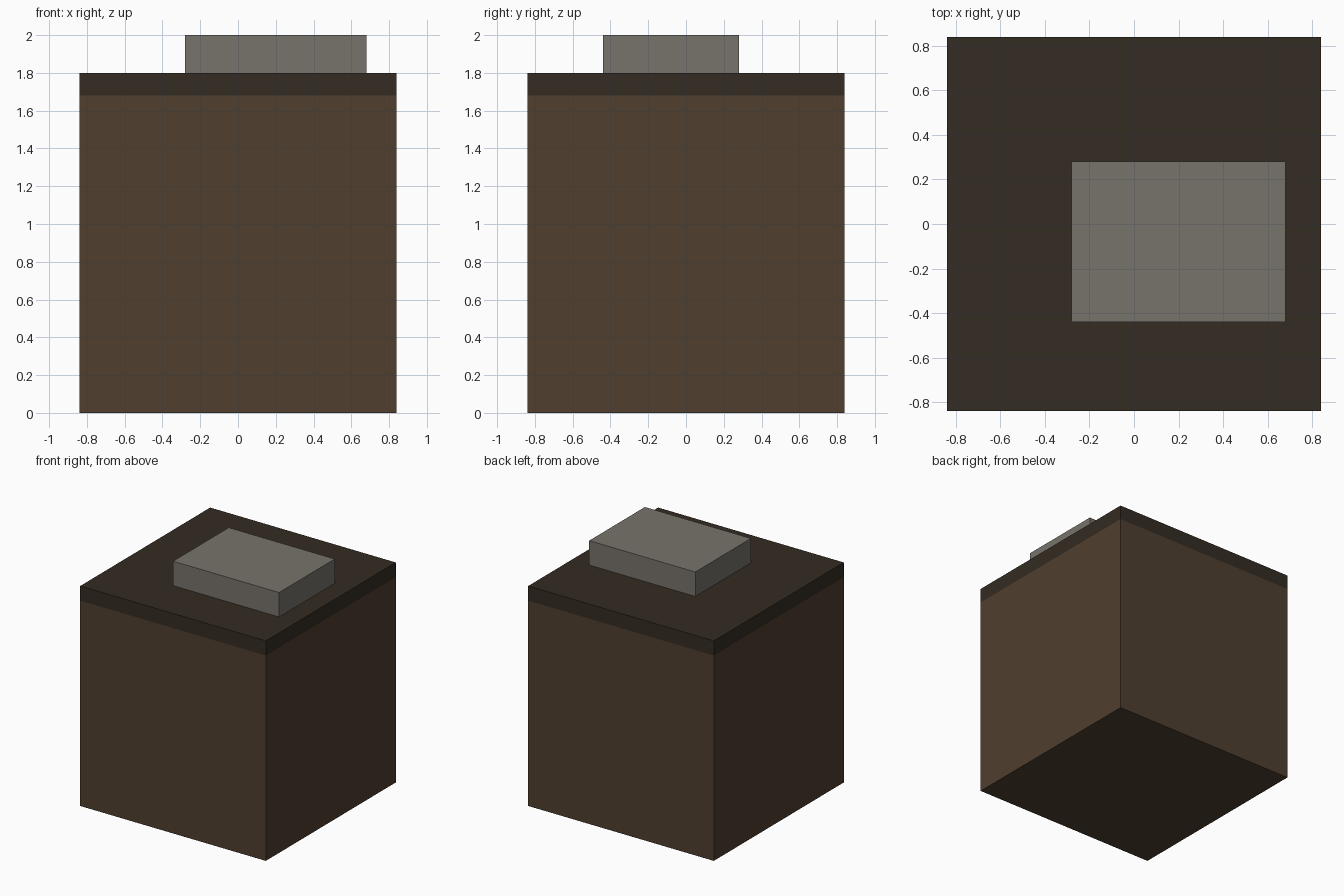
import bpy

if "Cube" in bpy.data.objects:
    bpy.data.objects.remove(bpy.data.objects["Cube"])


def material(name, rgb):
    mat = bpy.data.materials.new(name)
    mat.diffuse_color = (*rgb, 1.0)
    mat.use_nodes = True
    mat.node_tree.nodes["Principled BSDF"].inputs["Base Color"].default_value = mat.diffuse_color
    return mat


def box(name, low, high, mat):
    """Axis-aligned box between two opposite corners."""
    center = [(a + b) / 2 for a, b in zip(low, high)]
    bpy.ops.mesh.primitive_cube_add(size=1, location=center)
    obj = bpy.context.object
    obj.name = name
    obj.scale = [b - a for a, b in zip(low, high)]
    bpy.ops.object.transform_apply(location=False, rotation=False, scale=True)
    obj.data.materials.append(mat)
    return obj


brown = material("brown", (0.080, 0.050, 0.028))
dark_brown = material("dark_brown", (0.034, 0.025, 0.016))
grey = material("grey", (0.185, 0.168, 0.147))

HALF = 0.84

# Main cube-like body
box("body", (-HALF, -HALF, 0), (HALF, HALF, 1.68), brown)
# Thin dark layer flush with the body
box("top_layer", (-HALF, -HALF, 1.68), (HALF, HALF, 1.80), dark_brown)
# Off-centre slab resting on top
box("top_slab", (-0.28, -0.44, 1.80), (0.68, 0.28, 2.0), grey)
